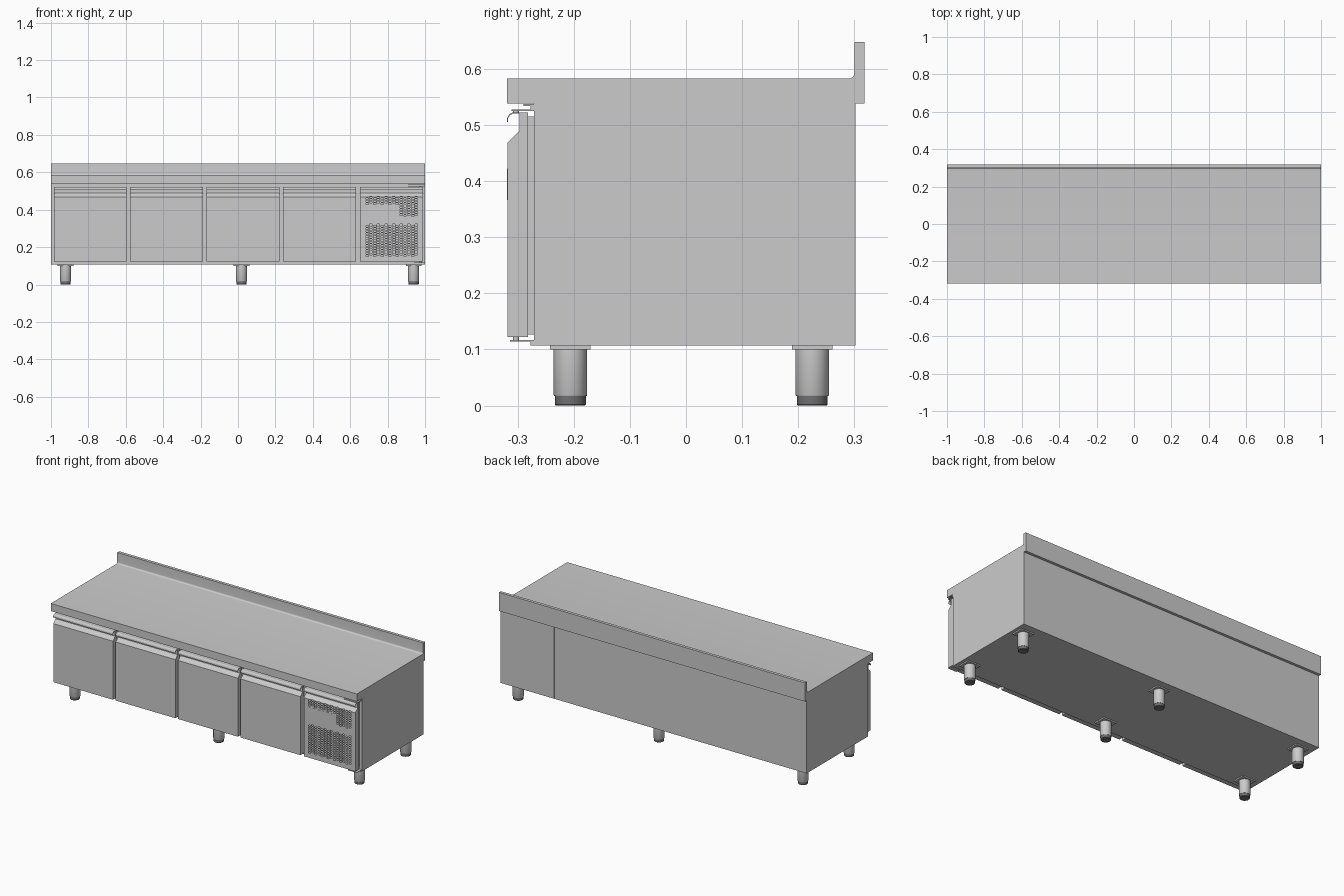
import bpy, bmesh, math

if "Cube" in bpy.data.objects:
    bpy.data.objects.remove(bpy.data.objects["Cube"])


def finish(name, bm, mat=None, smooth=False):
    bmesh.ops.recalc_face_normals(bm, faces=bm.faces)
    me = bpy.data.meshes.new(name)
    bm.to_mesh(me)
    bm.free()
    ob = bpy.data.objects.new(name, me)
    bpy.context.collection.objects.link(ob)
    if mat:
        me.materials.append(mat)
    if smooth:
        bpy.ops.object.select_all(action='DESELECT')
        ob.select_set(True)
        bpy.context.view_layer.objects.active = ob
        bpy.ops.object.shade_smooth_by_angle(angle=math.radians(35))
    return ob


def add_box(bm, x0, x1, y0, y1, z0, z1):
    vs = bmesh.ops.create_cube(bm, size=1)['verts']
    for v in vs:
        v.co.x = x1 if v.co.x > 0 else x0
        v.co.y = y1 if v.co.y > 0 else y0
        v.co.z = z1 if v.co.z > 0 else z0


def box(name, *dims, mat=None):
    bm = bmesh.new()
    add_box(bm, *dims)
    return finish(name, bm, mat)


def prism(name, yz, x0, x1, smooth=False):
    """Closed y-z profile extruded along x."""
    bm = bmesh.new()
    face = bm.faces.new([bm.verts.new((x0, y, z)) for y, z in yz])
    ext = bmesh.ops.extrude_face_region(bm, geom=[face])['geom']
    for v in ext:
        if isinstance(v, bmesh.types.BMVert):
            v.co.x = x1
    return finish(name, bm, smooth=smooth)


def turned(name, rz, x, y, mat=None):
    """Radius/height profile revolved around a vertical axis."""
    bm = bmesh.new()
    n = 32
    rings = [[bm.verts.new((x + r * math.cos(2 * math.pi * i / n),
                            y + r * math.sin(2 * math.pi * i / n), z))
              for i in range(n)] for r, z in rz]
    for a, b in zip(rings, rings[1:]):
        for i in range(n):
            j = (i + 1) % n
            bm.faces.new((a[i], a[j], b[j], b[i]))
    bm.faces.new(rings[0])
    bm.faces.new(rings[-1])
    return finish(name, bm, mat, smooth=True)


def cut(ob, cutter):
    mod = ob.modifiers.new("cut", 'BOOLEAN')
    mod.operation, mod.solver, mod.object = 'DIFFERENCE', 'EXACT', cutter
    bpy.context.view_layer.objects.active = ob
    bpy.ops.object.modifier_apply(modifier=mod.name)
    bpy.data.objects.remove(cutter)


dark = bpy.data.materials.new("dark_plastic")
dark.diffuse_color = (0.16, 0.16, 0.17, 1)
dark.use_nodes = True
dark.node_tree.nodes["Principled BSDF"].inputs["Base Color"].default_value = dark.diffuse_color

# Cabinet body and the two rear panels
box("cabinet_body", -1, 1, -0.271, 0.293, 0.107, 0.538)
box("rear_panel_wide", -1, 0.648, 0.293, 0.302, 0.107, 0.538)
box("rear_panel_narrow", 0.651, 1, 0.293, 0.302, 0.107, 0.538)

# Worktop with coved upstand at the back
R = 0.009
cove = [(0.300 - R + R * math.sin(t), 0.583 + R - R * math.cos(t))
        for t in [math.pi / 2 * i / 6 for i in range(7)]]
prism("worktop", [(0.318, 0.538), (-0.319, 0.538), (-0.319, 0.583)] + cove
      + [(0.300, 0.648), (0.318, 0.648)], -1, 1, smooth=True)

# Door section: chamfered slab with hooked grip along the top
DOOR = [(-0.282, 0.122), (-0.318, 0.122), (-0.318, 0.468), (-0.297, 0.489),
        (-0.297, 0.520), (-0.309, 0.520), (-0.314, 0.517), (-0.317, 0.512),
        (-0.3175, 0.505), (-0.319, 0.505), (-0.3185, 0.513), (-0.315, 0.519),
        (-0.310, 0.522), (-0.282, 0.522)]

# Four doors with seals
for i in range(4):
    x0 = -0.985 + 0.4085 * i
    prism(f"door_{i + 1}", DOOR, x0, x0 + 0.39)
    box(f"door_seal_{i + 1}", x0 + 0.008, x0 + 0.382, -0.282, -0.271, 0.127, 0.515)

# Ventilated machine compartment panel, hollow behind the sheet
panel = prism("vent_panel", DOOR, 0.653, 0.99)
box("vent_panel_backing", 0.66, 0.985, -0.282, -0.271, 0.127, 0.515)
cut(panel, box("cavity_cutter", 0.658, 0.985, -0.3155, -0.27, 0.130, 0.467))

# Staggered vent holes: lower field and an L-shaped upper field
bm = bmesh.new()
for col in range(14):
    x = 0.690 + 0.0203 * col
    shift = 0.0065 * (col % 2)
    for z_base, rows in ((0.150, 13), (0.363, 8)):
        for row in range(rows):
            z = z_base + 0.0131 * row + shift
            if z_base > 0.3 and x < 0.855 and z < 0.428:
                continue
            add_box(bm, x - 0.0065, x + 0.0065, -0.33, -0.30, z, z + 0.0085)
cut(panel, finish("vent_cutter", bm))

# Control plate within the upper vent field
box("control_plate", 0.69, 0.84, -0.319, -0.317, 0.366, 0.422)

# Hinge brackets and pins of the vent panel
prism("hinge_top", [(-0.271, 0.537), (-0.290, 0.537), (-0.290, 0.534), (-0.277, 0.534),
                    (-0.277, 0.528), (-0.311, 0.528), (-0.311, 0.525), (-0.271, 0.525)],
      0.91, 0.998)
prism("hinge_bottom", [(-0.271, 0.107), (-0.277, 0.107), (-0.277, 0.114),
                       (-0.314, 0.114), (-0.314, 0.117), (-0.271, 0.117)], 0.94, 0.998)
for tag, z0, z1 in (("top", 0.520, 0.526), ("bottom", 0.116, 0.124)):
    turned(f"hinge_pin_{tag}", [(0.005, z0), (0.005, z1)], 0.975, -0.303)

# Six legs: mounting plate, tube and adjustable foot
for xn, x in (("left", -0.922), ("middle", 0.019), ("right", 0.939)):
    for yn, y in (("front", -0.206), ("rear", 0.225)):
        tag = f"{yn}_{xn}"
        box(f"leg_plate_{tag}", x - 0.042, x + 0.042, y - 0.036, y + 0.036, 0.100, 0.107)
        turned(f"leg_{tag}", [(0.029, 0.017), (0.030, 0.019), (0.030, 0.101)], x, y)
        turned(f"foot_{tag}", [(0.026, 0), (0.0275, 0.002), (0.0275, 0.018)], x, y, dark)
